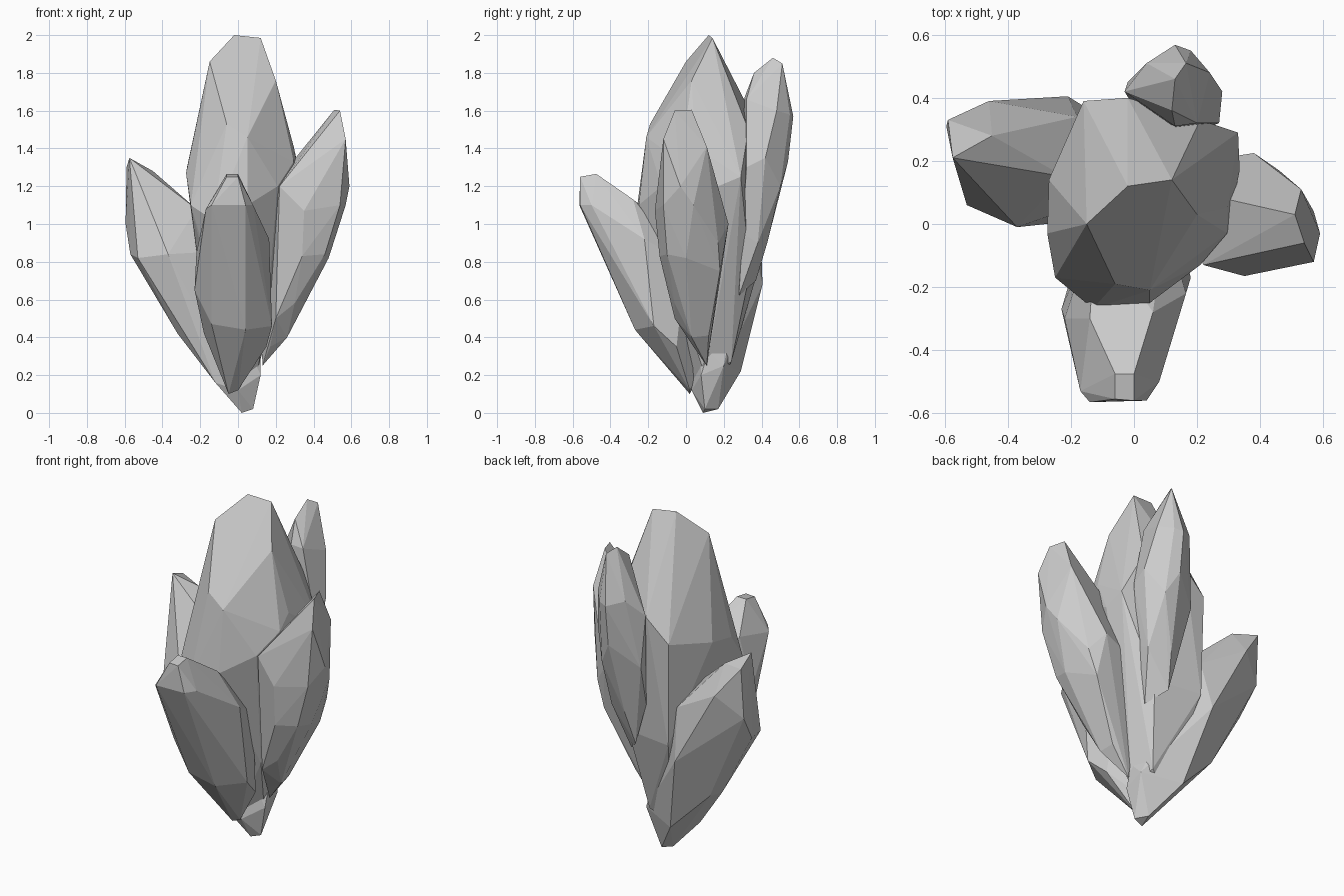
import bpy, bmesh, math


def crystal(name, *corners):
    """A faceted shard: the convex skin around its corner points."""
    bm = bmesh.new()
    for co in corners:
        bm.verts.new(co)
    hull = bmesh.ops.convex_hull(bm, input=bm.verts[:])
    inner = {g for g in hull["geom_interior"] + hull["geom_unused"]
             if isinstance(g, bmesh.types.BMVert)}
    if inner:
        bmesh.ops.delete(bm, geom=list(inner), context='VERTS')
    # merge nearly flat triangles into broad facets
    bmesh.ops.dissolve_limit(bm, angle_limit=math.radians(2),
                             verts=bm.verts[:], edges=bm.edges[:])
    bmesh.ops.recalc_face_normals(bm, faces=bm.faces[:])
    mesh = bpy.data.meshes.new(name)
    bm.to_mesh(mesh)
    bm.free()
    obj = bpy.data.objects.new(name, mesh)
    bpy.context.collection.objects.link(obj)
    return obj


# Tall middle shard: ridge, shoulders, waist, root
crystal("main_crystal",
        (-.02, .12, 2), (.12, .14, 1.985), (-.15, 0, 1.86), (.20, .03, 1.76),
        (-.06, -.19, 1.53), (.05, -.21, 1.46),
        (-.27, .14, 1.3), (-.275, -.03, 1.27), (-.25, -.17, 1.1),
        (-.13, -.268, 1.02), (.05, -.25, 1.1), (.21, -.13, 1.2),
        (.295, -.03, 1.33), (.295, .05, 1.41), (.335, .17, 1.2),
        (.33, .29, 1.25), (.21, .33, 1.5), (-.02, .4, 1.48), (-.16, .39, 1.35),
        (-.15, .38, .75), (.14, .34, .75), (-.2, .1, .7), (-.1, -.12, .6),
        (.15, 0, .5), (-.02, .03, .15), (.1, .1, .2), (.07, .24, .27),
        (-.03, .2, .2))

# Left shard, which carries the foot of the cluster
crystal("left_crystal",
        (-.59, .33, 1.3), (-.575, .21, 1.35), (-.45, .28, 1.28),
        (-.595, .31, 1.0), (-.57, .2, .84), (-.53, .06, .82),
        (-.46, .39, 1.13), (-.21, .405, .68), (-.18, .34, .97),
        (-.37, -.01, .84), (-.2, .05, .85), (-.22, .15, 1.08),
        (-.32, .12, .42), (-.33, .25, .45), (-.1, .29, .22), (-.12, .04, .16),
        (.02, .09, 0), (.08, .1, .02), (.04, .17, .02), (0, .03, .12),
        (.12, .2, .25), (.12, .08, .2), (.12, .12, .33))

# Front shard leaning forward
crystal("front_crystal",
        (-.06, -.475, 1.265), (0, -.475, 1.265), (-.06, -.555, 1.25), (0, -.56, 1.25),
        (-.14, -.565, 1.1), (.04, -.56, 1.1), (-.17, -.53, 1.08), (.08, -.5, 1.1),
        (-.14, -.3, 1.13), (.06, -.28, 1.13), (-.22, -.3, .85), (.165, -.22, .92),
        (-.23, -.27, .65), (.18, -.17, .46), (-.14, -.26, .47), (.04, -.27, .44),
        (-.18, -.1, .42), (.15, -.05, .35), (-.05, .02, .1), (0, .02, .12),
        (0, .07, .2), (-.12, 0, .9), (.1, .0, .8))

# Right shard
crystal("right_crystal",
        (.54, -.06, 1.6), (.51, .03, 1.605), (.57, -.12, 1.45), (.53, .11, 1.41),
        (.59, -.03, 1.2), (.57, .04, 1.1), (.54, -.12, 1.1),
        (.35, -.165, 1.07), (.22, -.13, 1.2), (.2, .1, 1.22),
        (.38, .225, 1.0), (.46, .17, .9), (.48, 0, .82), (.41, .18, .75),
        (.46, -.1, .84), (.34, -.14, .83), (.3, -.06, .58),
        (.26, .03, .4), (.25, .12, .41),
        (.2, -.06, .5), (.17, .04, .35), (.13, .11, .25), (.1, .18, .9))

# Back shard, set high against the middle one
crystal("back_crystal",
        (.13, .46, 1.88), (.165, .51, 1.85), (.12, .36, 1.8),
        (.13, .31, 1.67), (.2, .32, 1.66), (.13, .568, 1.57), (.18, .55, 1.58),
        (.24, .48, 1.6), (.04, .51, 1.6), (-.03, .42, 1.5),
        (.28, .42, 1.35), (.27, .32, 1.3), (.13, .54, 1.33), (-.02, .45, 1.2),
        (.2, .5, 1.2), (.1, .43, .9), (.22, .38, .9), (.22, .3, .95),
        (0, .37, .95), (.07, .37, .7), (.16, .28, .62))
